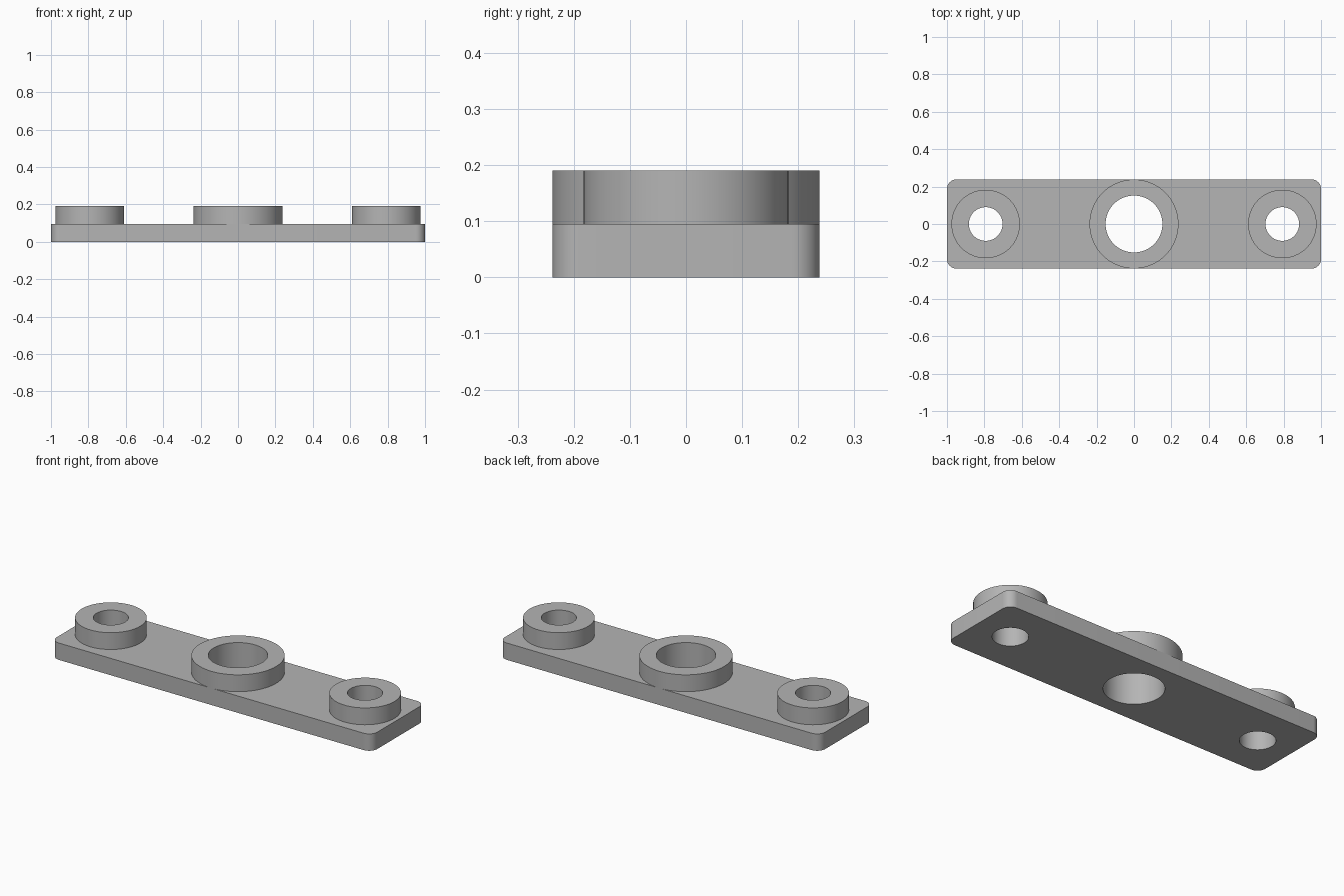
import bpy
import bmesh
from math import cos, sin, pi

cube = bpy.data.objects.get("Cube")
if cube:
    bpy.data.objects.remove(cube, do_unlink=True)

LENGTH, WIDTH, CORNER = 2.0, 0.476, 0.05
PLATE_TOP, BOSS_TOP = 0.095, 0.19
# name, x position, outer radius, bore radius
BOSSES = [
    ("centre_boss", 0.0, 0.238, 0.152),
    ("left_boss", 0.793, 0.183, 0.09),
    ("right_boss", -0.793, 0.183, 0.09),
]

grey = bpy.data.materials.new("plain_grey")
grey.use_nodes = True
colour = (0.46, 0.46, 0.46, 1)
grey.diffuse_color = colour
grey.node_tree.nodes["Principled BSDF"].inputs["Base Color"].default_value = colour


def circle(x, radius, sides=96):
    return [(x + radius * cos(2 * pi * i / sides), radius * sin(2 * pi * i / sides))
            for i in range(sides)]


def rounded_rectangle(length, width, radius, steps=10):
    points = []
    for quarter, (sx, sy) in enumerate([(1, 1), (-1, 1), (-1, -1), (1, -1)]):
        for i in range(steps + 1):
            a = (quarter + i / steps) * pi / 2
            points.append((sx * (length / 2 - radius) + radius * cos(a),
                           sy * (width / 2 - radius) + radius * sin(a)))
    return points


def extrude_outline(name, loops, bottom, top):
    """Extrude an outer loop, with the inner loops as through holes."""
    curve = bpy.data.curves.new(name + "_outline", "CURVE")
    curve.dimensions = "2D"
    curve.fill_mode = "BOTH"
    curve.extrude = (top - bottom) / 2
    for loop in loops:
        spline = curve.splines.new("POLY")
        spline.points.add(len(loop) - 1)
        for point, (x, y) in zip(spline.points, loop):
            point.co = (x, y, 0, 1)
        spline.use_cyclic_u = True
    helper = bpy.data.objects.new(name + "_helper", curve)
    bpy.context.collection.objects.link(helper)
    bpy.context.view_layer.update()
    mesh = bpy.data.meshes.new_from_object(
        helper.evaluated_get(bpy.context.evaluated_depsgraph_get()))
    bpy.data.objects.remove(helper, do_unlink=True)
    bpy.data.curves.remove(curve)

    # Weld caps to walls and place at the right height
    bm = bmesh.new()
    bm.from_mesh(mesh)
    bmesh.ops.remove_doubles(bm, verts=bm.verts, dist=0.0001)
    bmesh.ops.recalc_face_normals(bm, faces=bm.faces)
    bmesh.ops.translate(bm, verts=bm.verts, vec=(0, 0, (bottom + top) / 2))
    bm.to_mesh(mesh)
    bm.free()
    mesh.name = name
    mesh.materials.clear()
    mesh.materials.append(grey)

    obj = bpy.data.objects.new(name, mesh)
    bpy.context.collection.objects.link(obj)
    bpy.ops.object.select_all(action="DESELECT")
    obj.select_set(True)
    bpy.context.view_layer.objects.active = obj
    bpy.ops.object.shade_smooth_by_angle()
    return obj


# Base plate with three through holes
bores = [circle(x, bore) for _, x, _, bore in BOSSES]
extrude_outline("base_plate", [rounded_rectangle(LENGTH, WIDTH, CORNER)] + bores,
                0, PLATE_TOP)

# Raised ring around each hole
for name, x, outer, bore in BOSSES:
    extrude_outline(name, [circle(x, outer), circle(x, bore)], PLATE_TOP, BOSS_TOP)
